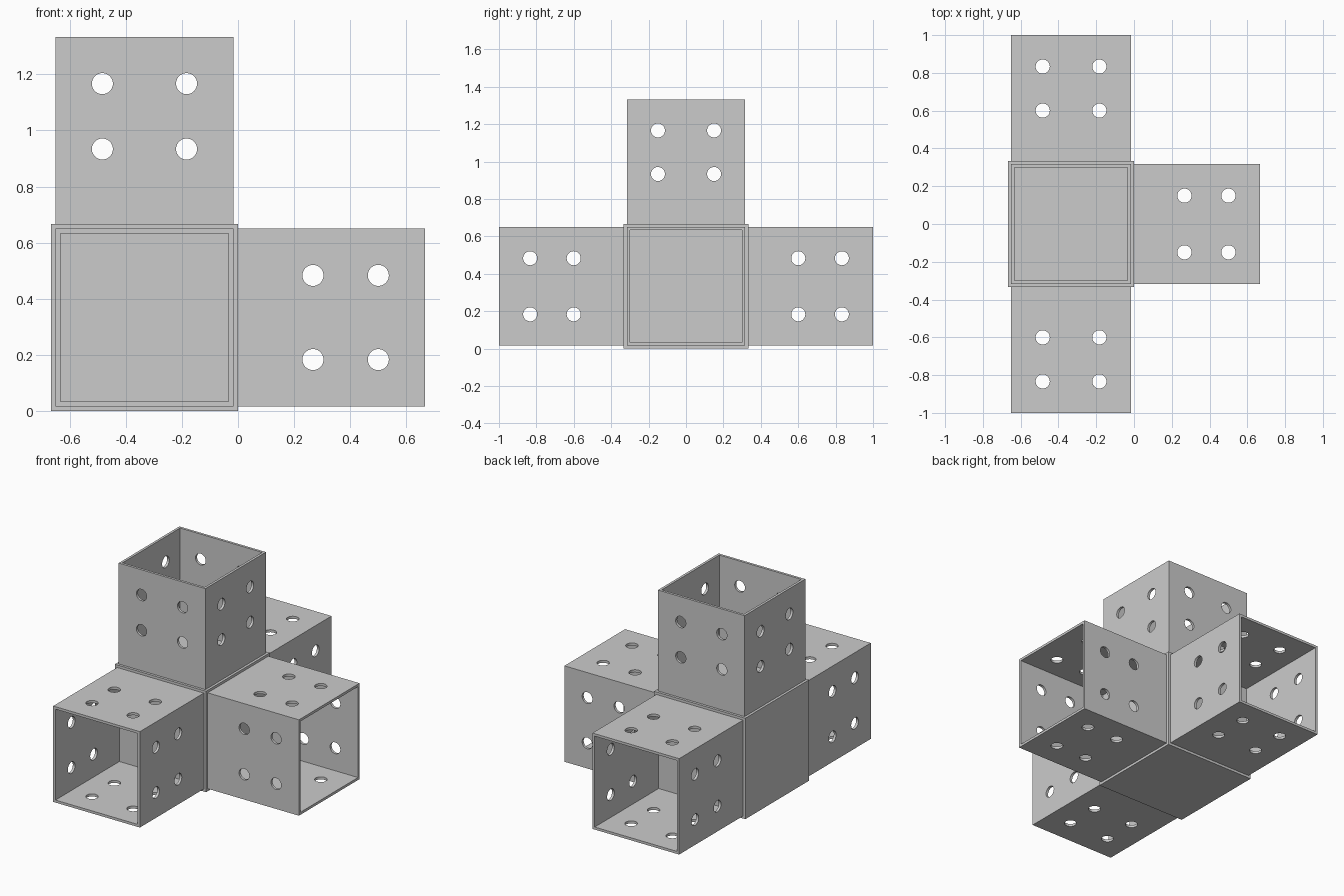
import bpy, bmesh
from math import pi
from mathutils import Matrix, Vector

if "Cube" in bpy.data.objects:
    bpy.data.objects.remove(bpy.data.objects["Cube"])

U = 2 / 3                      # hub edge and arm length
T = U / 40                     # step and wall thickness
OUT, INN = U / 2 - T, U / 2 - 2 * T
CENTER = Vector((-U / 2, 0, U / 2))
SINK = 0.005                   # arms sink slightly into the hub


def to_object(bm, name):
    bmesh.ops.recalc_face_normals(bm, faces=bm.faces)
    me = bpy.data.meshes.new(name)
    bm.to_mesh(me)
    bm.free()
    ob = bpy.data.objects.new(name, me)
    bpy.context.collection.objects.link(ob)
    return ob


# Solid central hub
bm = bmesh.new()
bmesh.ops.create_cube(bm, size=U, matrix=Matrix.Translation(CENTER))
to_object(bm, "hub")

# Square tube along local +z, starting at the hub face
bm = bmesh.new()
loops = [[bm.verts.new((sx * h, sy * h, z)) for sx, sy in ((-1, -1), (1, -1), (1, 1), (-1, 1))]
         for h, z in ((OUT, -SINK), (OUT, U), (INN, U), (INN, -SINK))]
for i in range(4):
    a, b = loops[i], loops[(i + 1) % 4]
    for j in range(4):
        k = (j + 1) % 4
        bm.faces.new((a[j], a[k], b[k], b[j]))
arm = to_object(bm, "top_arm")

# Bolt hole cutters: four short pins through each of the four walls
bm = bmesh.new()
for w in range(4):
    turn = Matrix.Rotation(w * pi / 2, 4, 'Z')
    for side in (-0.15, 0.15):
        for z in (0.267, 0.5):
            m = turn @ Matrix.Translation(((OUT + INN) / 2, side, z)) @ Matrix.Rotation(pi / 2, 4, 'Y')
            bmesh.ops.create_cone(bm, cap_ends=True, segments=40, radius1=0.0375,
                                  radius2=0.0375, depth=4 * T, matrix=m)
cutter = to_object(bm, "bolt_hole_cutter")
cutter.hide_render = True

mod = arm.modifiers.new("bolt_holes", 'BOOLEAN')
mod.operation, mod.solver, mod.object = 'DIFFERENCE', 'EXACT', cutter
bpy.context.view_layer.objects.active = arm
arm.select_set(True)
bpy.ops.object.modifier_apply(modifier=mod.name)
bpy.ops.object.shade_smooth_by_angle(angle=pi / 6)
bpy.data.objects.remove(cutter)

# Place the four arms on the hub, sharing the tube mesh
place = {"top_arm": (0, 'X'), "front_arm": (pi / 2, 'X'),
         "back_arm": (-pi / 2, 'X'), "right_arm": (pi / 2, 'Y')}
for name, (angle, axis) in place.items():
    ob = arm
    if name != "top_arm":
        ob = arm.copy()
        ob.name = name
        bpy.context.collection.objects.link(ob)
    ob.matrix_world = (Matrix.Translation(CENTER) @ Matrix.Rotation(angle, 4, axis)
                       @ Matrix.Translation((0, 0, U / 2)))
